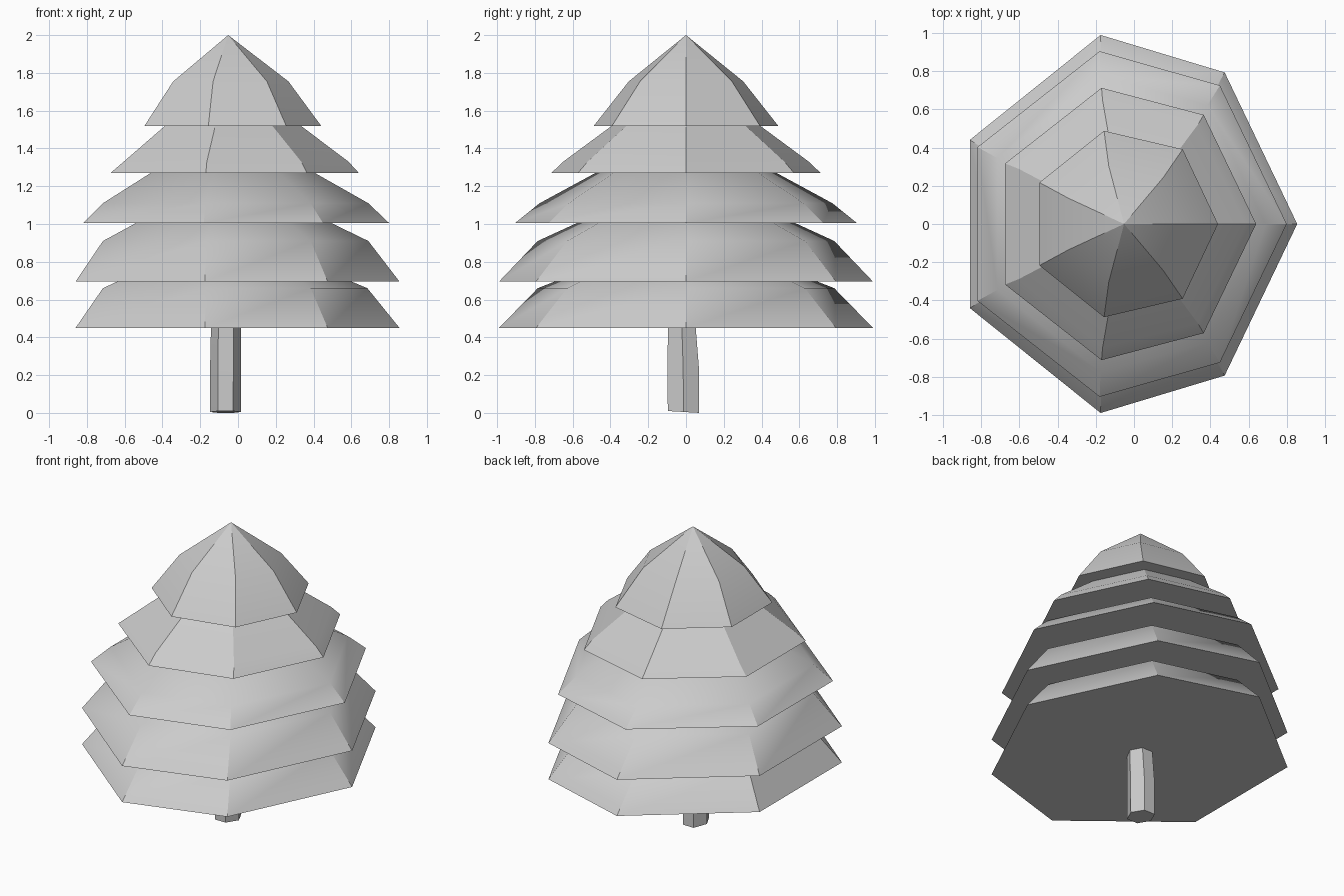
import bpy, bmesh, math

if "Cube" in bpy.data.objects:
    bpy.data.objects.remove(bpy.data.objects["Cube"])


def build(name, rings, apex=None):
    """Loft equal-sized rings from bottom to top, closing with a cap or an apex."""
    bm = bmesh.new()
    loops = [[bm.verts.new(p) for p in r] for r in rings]
    n = len(loops[0])
    bm.faces.new(loops[0][::-1])
    for a, b in zip(loops, loops[1:]):
        for i in range(n):
            j = (i + 1) % n
            bm.faces.new((a[i], a[j], b[j], b[i]))
    if apex:
        tip = bm.verts.new(apex)
        for i in range(n):
            bm.faces.new((loops[-1][i], loops[-1][(i + 1) % n], tip))
    else:
        bm.faces.new(loops[-1])
    bmesh.ops.recalc_face_normals(bm, faces=bm.faces)
    mesh = bpy.data.meshes.new(name)
    bm.to_mesh(mesh)
    bm.free()
    ob = bpy.data.objects.new(name, mesh)
    bpy.context.collection.objects.link(ob)
    bpy.ops.object.select_all(action='DESELECT')
    ob.select_set(True)
    bpy.context.view_layer.objects.active = ob
    bpy.ops.object.shade_smooth_by_angle(angle=math.radians(30))
    return ob


def seven(z, x0, x1, x2, x3, y):
    """Seven-sided ring, mirrored across y = 0."""
    half = [(x1, y * 0.802, z), (x2, y, z), (x3, y * 0.445, z)]
    return [(x0, 0, z)] + half + [(a, -b, c) for a, b, c in reversed(half)]


# Foliage tiers: skirt bottom ring, shoulder ring, height of the cone tip
tiers = [
    ((0.45, 0.855, 0.475, -0.175, -0.86, 0.99), (0.66, 0.685, 0.385, -0.17, -0.715, 0.785), 0.97),
    ((0.695, 0.855, 0.475, -0.175, -0.86, 0.99), (0.91, 0.69, 0.385, -0.17, -0.715, 0.785), 1.27),
    ((1.005, 0.80, 0.45, -0.18, -0.82, 0.905), (1.11, 0.69, 0.385, -0.175, -0.715, 0.775), 1.53),
    ((1.27, 0.64, 0.365, -0.17, -0.675, 0.713), (1.33, 0.585, 0.335, -0.165, -0.605, 0.65), 1.81),
    ((1.52, 0.44, 0.255, -0.157, -0.495, 0.488), (1.755, 0.267, 0.153, -0.132, -0.343, 0.303), 2.0),
]
for i, (low, high, tip) in enumerate(tiers):
    build(f"foliage_tier_{i + 1}", [seven(*low), seven(*high)], (-0.052, 0, tip))


# Trunk: slightly leaning six-sided post
def six(z, cx, cy, rx, ry):
    return [(cx + rx * math.cos(k * math.pi / 3),
             cy + ry * math.sin(k * math.pi / 3), z) for k in range(6)]


build("trunk", [
    six(0.005, -0.066, -0.013, 0.081, 0.096),
    six(0.23, -0.066, -0.015, 0.082, 0.097),
    six(0.46, -0.064, -0.022, 0.079, 0.084),
])
# Tilt the trunk foot a little so its front edge rests on the ground
for v in bpy.data.objects["trunk"].data.vertices[:6]:
    v.co.z = max(0.0, 0.005 - 0.06 * (v.co.y + 0.013))
